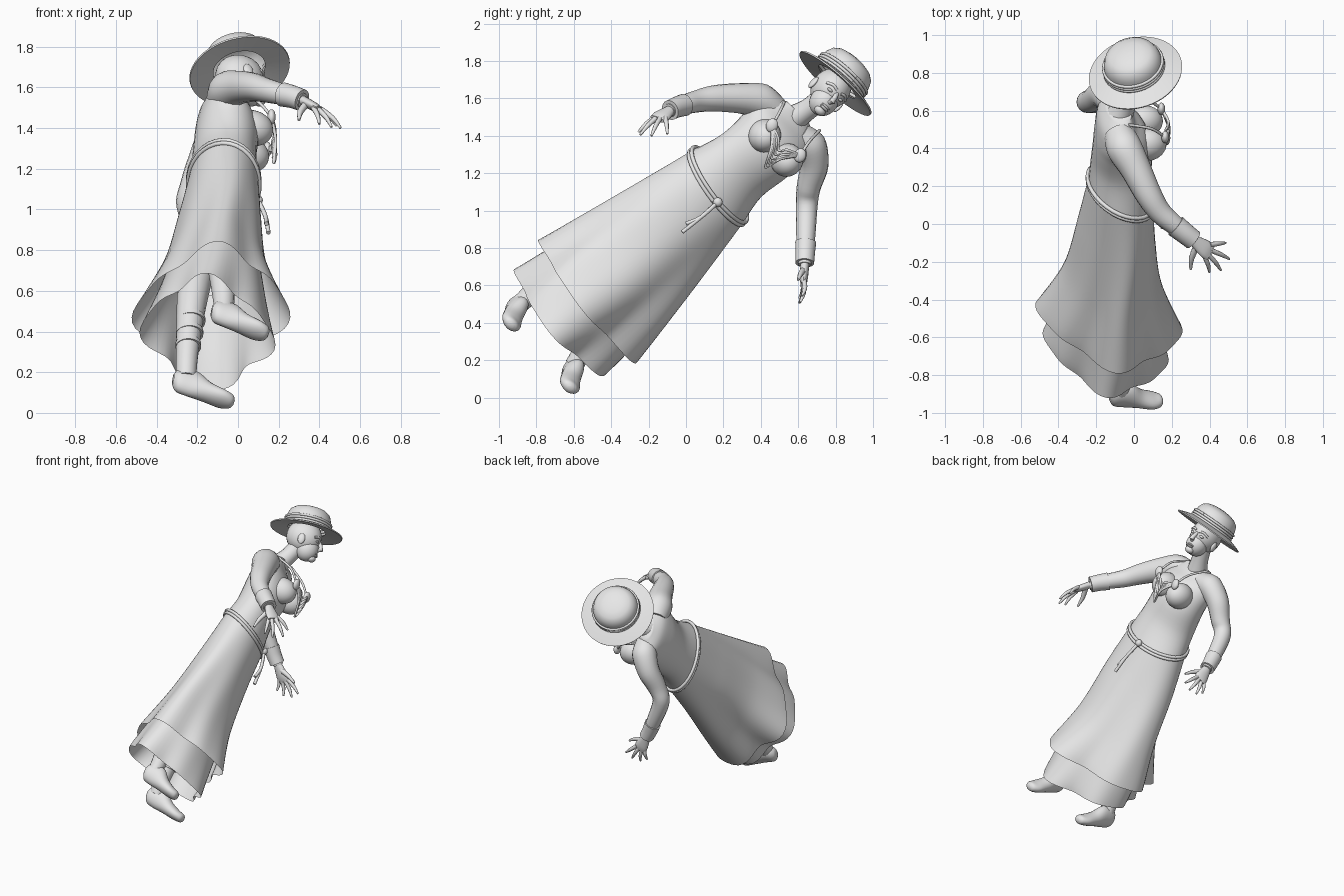
import bpy, bmesh, math
from mathutils import Vector as V, Matrix

cube = bpy.data.objects.get("Cube")
if cube:
    bpy.data.objects.remove(cube, do_unlink=True)

mat = bpy.data.materials.new("light grey")
mat.use_nodes = True
GREY = (0.8, 0.8, 0.8, 1)
mat.diffuse_color = GREY
mat.node_tree.nodes["Principled BSDF"].inputs["Base Color"].default_value = GREY


def finish(name, bm, angle=50):
    bmesh.ops.recalc_face_normals(bm, faces=bm.faces)
    me = bpy.data.meshes.new(name)
    bm.to_mesh(me)
    bm.free()
    me.materials.append(mat)
    ob = bpy.data.objects.new(name, me)
    bpy.context.collection.objects.link(ob)
    bpy.ops.object.select_all(action="DESELECT")
    ob.select_set(True)
    bpy.context.view_layer.objects.active = ob
    bpy.ops.object.shade_smooth_by_angle(angle=math.radians(angle))
    return ob


def spline(items, steps):
    """Catmull-Rom through tuples of vectors."""
    out = []
    last = len(items) - 1
    for i in range(last):
        a, b, c, d = (items[min(max(j, 0), last)] for j in range(i - 1, i + 3))
        for s in range(steps):
            t = s / steps
            out.append([q + (r - p) * (t / 2) + (p * 2 - q * 5 + r * 4 - w) * (t * t / 2)
                        + (q * 3 - p - r * 3 + w) * (t ** 3 / 2)
                        for p, q, r, w in zip(a, b, c, d)])
    return out + [list(items[-1])]


def loft(name, rings, n=24, steps=5, cap=True, fold=0):
    """Skin of elliptical rings given as (centre, sideways axis, front axis)."""
    bm = bmesh.new()
    rows = spline([tuple(V(v) for v in r) for r in rings], steps)
    loops = []
    for i, (c, l, f) in enumerate(rows):
        amp = fold * (i / (len(rows) - 1)) ** 1.3
        loop = []
        for k in range(n):
            a = math.tau * k / n
            s = 1 - amp * (1 - math.cos(4 * a)) + amp * 0.4 * math.sin(7 * a)
            loop.append(bm.verts.new(c + (f * math.cos(a) + l * math.sin(a)) * s))
        loops.append(loop)
    for p, q in zip(loops, loops[1:]):
        for k in range(n):
            bm.faces.new((p[k], p[(k + 1) % n], q[(k + 1) % n], q[k]))
    if cap:
        bm.faces.new(loops[0])
        bm.faces.new(loops[-1])
    return finish(name, bm)


def tube(name, pts, radii, up=(0.3, 0.6, 0.7), n=16, steps=5, flat=1):
    """Limb along points; each radius is a number or (width, height)."""
    pts = [V(p) for p in pts]
    if not isinstance(radii, (list, tuple)):
        radii = [radii] * len(pts)
    rings = []
    for i, p in enumerate(pts):
        t = (pts[min(i + 1, len(pts) - 1)] - pts[max(i - 1, 0)]).normalized()
        side = t.cross(V(up)).normalized()
        r = radii[i]
        w, h = r if isinstance(r, tuple) else (r, r * flat)
        rings.append((p, side * w, side.cross(t) * h))
    return loft(name, rings, n, steps)


def frame(up, front):
    z = V(up).normalized()
    y = z.cross(V(front)).normalized()
    return Matrix((y.cross(z), y, z)).transposed().to_4x4()


def blob(name, loc, size, up=(0, 0, 1), front=(1, 0, 0)):
    bm = bmesh.new()
    bmesh.ops.create_uvsphere(bm, u_segments=24, v_segments=16, radius=1)
    bm.transform(Matrix.Translation(loc) @ frame(up, front) @ Matrix.Diagonal((*size, 1)))
    return finish(name, bm)


# Torso from waist to neck base
WAIST = ((-.07, .17, 1.13), (-.06, .143, -.183), (.16, -.02, -.07))
loft("torso", [
    WAIST,
    ((-.07, .29, 1.235), (-.055, .11, -.165), (.15, -.01, -.03)),
    ((-.06, .41, 1.335), (-.05, .12, -.16), (.15, .02, -.03)),
    ((-.07, .49, 1.42), (-.05, .145, -.15), (.13, .03, -.02)),
    ((-.09, .55, 1.485), (-.05, .13, -.125), (.09, .02, -.02)),
    ((-.08, .6, 1.525), (-.03, .06, -.06), (.06, 0, 0))], 32)
for side, loc in (("right", (.07, .42, 1.4)), ("left", (.05, .54, 1.27))):
    blob(side + "_breast", loc, (.105, .085, .09), (.1, .7, .7), (.9, .2, -.2))
tube("neck", [(-.08, .57, 1.49), (-.04, .65, 1.54), (.0, .74, 1.61)], [.075, .058, .06])

# Skirts with folds that widen toward the hem
loft("overskirt", [
    WAIST,
    ((-.09, -.05, .93), (-.06, .185, -.23), (.2, -.03, -.05)),
    ((-.11, -.3, .7), (-.04, .225, -.285), (.26, -.04, -.03)),
    ((-.13, -.52, .5), (-.03, .26, -.33), (.385, -.06, 0))], 72, 8, False, .1)
loft("underskirt", [
    ((-.1, -.2, .8), (-.04, .17, -.22), (.19, -.04, -.03)),
    ((-.13, -.48, .55), (-.02, .215, -.265), (.27, -.05, -.02)),
    ((-.15, -.67, .39), (0, .24, -.285), (.33, -.07, -.03))], 72, 8, False, .1)

# Rope belt with knot and hanging ends
c, l, f = (V(v) for v in WAIST)
for k, lift in enumerate((-.008, .012)):
    loop = [c + V((.01, .7, .7)) * lift + (f * math.cos(a) + l * math.sin(a)) * 1.03
            for a in (math.tau * i / 32 for i in range(33))]
    tube("belt_rope_%d" % (k + 1), loop, .011, n=8, steps=1)
blob("belt_knot", (.1, .17, 1.045), (.022, .025, .025))
for k, end in enumerate(((.15, -.02, .885), (.14, 0, .93))):
    tube("belt_end_%d" % (k + 1), [(.1, .17, 1.045), (.135, .08, .965), end], .011, n=8)

# Arms, cuffs and hands
tube("right_arm", [(-.08, .48, 1.53), (-.05, .4, 1.585), (.01, .29, 1.6), (.08, .15, 1.6),
                   (.14, .06, 1.585), (.22, -.01, 1.565), (.32, -.09, 1.535)],
     [.08, .095, .082, .07, .06, .052, .036])
tube("left_arm", [(-.09, .6, 1.41), (-.12, .665, 1.35), (-.17, .685, 1.24), (-.22, .655, 1.12),
                  (-.245, .645, 1.02), (-.18, .64, .85), (-.11, .635, .71)],
     [.07, .085, .076, .064, .058, .05, .034], up=(1, 0, 0))
tube("right_cuff", [(.22, -.01, 1.565), (.27, -.05, 1.553), (.315, -.085, 1.537)],
     [.06, .056, .054], n=24)
tube("left_cuff", [(-.172, .64, .83), (-.145, .637, .77), (-.118, .635, .72)],
     [.056, .052, .05], up=(1, 0, 0), n=24)


def hand(side, wrist, palm, tips, thumb, up):
    wrist, palm = V(wrist), V(palm)
    far = palm + (palm - wrist) * .5
    tube(side + "_palm", [wrist, palm, far], [(.03, .024), (.048, .022), (.045, .014)], up)
    mid = sum((V(t) for t in tips), V()) / len(tips)
    for i, tip in enumerate(tips):
        tip = V(tip)
        base = palm.lerp(far, .6) + (tip - mid) * .35
        tube("%s_finger_%d" % (side, i + 1), [base, base.lerp(tip, .55) + V(up) * .01, tip],
             [.014, .012, .006], up, 8, 3)
    tube(side + "_thumb", [wrist.lerp(palm, .4), wrist.lerp(V(thumb), .6), thumb],
         [.02, .015, .007], up, 8, 3)


hand("right", (.315, -.085, 1.537), (.375, -.13, 1.505),
     [(.40, -.255, 1.42), (.46, -.245, 1.405), (.505, -.185, 1.4), (.485, -.1, 1.41)],
     (.3, -.24, 1.44), (.4, .1, .8))
hand("left", (-.115, .635, .715), (-.075, .63, .64),
     [(-.1, .605, .53), (-.045, .605, .505), (.02, .61, .51), (.065, .62, .545)],
     (.05, .6, .63), (0, 1, 0))

# Legs, stockings and shoes
tube("right_leg", [(-.08, -.4, .88), (-.08, -.62, .75), (-.07, -.84, .545), (-.075, -.91, .48)],
     [.09, .075, .052, .05])
tube("left_leg", [(-.2, -.1, .72), (-.23, -.32, .52), (-.25, -.52, .29), (-.255, -.6, .17)],
     [.09, .072, .055, .05])
for i, t in enumerate((.1, .4, .7)):
    p, q = V((-.23, -.35, .485)).lerp(V((-.25, -.53, .28)), t), V((0, -.016, -.018))
    tube("stocking_band_%d" % (i + 1), [p, p + q], .073 - .014 * t, n=24, steps=1)


def shoe(side, heel, toe, up):
    heel, toe, up = V(heel), V(toe), V(up).normalized()
    sizes = [(0, .025, .03, .02), (.08, .045, .065, .025), (.3, .05, .075, .03),
             (.55, .055, .05, .01), (.8, .06, .038, 0), (.95, .042, .03, 0), (1, .015, .012, 0)]
    tube(side + "_shoe", [heel.lerp(toe, t) + up * h for t, w, b, h in sizes],
         [(w, b) for t, w, b, h in sizes], up, 20)


shoe("right", (-.135, -.925, .49), (.15, -.935, .385), (.3, .72, .62))
shoe("left", (-.325, -.625, .15), (-.02, -.62, .05), (.3, .62, .72))

# Head and face
UP, FACE = V((-.15, .64, .75)).normalized(), V((.9, .37, -.13)).normalized()
SIDE = UP.cross(FACE).normalized()
HEAD = V((.02, .765, 1.635))


def on_head(f, s, u):
    return HEAD + FACE * f + SIDE * s + UP * u


blob("skull", on_head(-.01, 0, .02), (.122, .1, .115), UP, FACE)
blob("jaw", on_head(.03, 0, -.06), (.08, .074, .085), UP, FACE)
blob("chin", on_head(.075, 0, -.12), (.03, .033, .025), UP, FACE)
tube("nose", [on_head(.1, 0, .01), on_head(.118, 0, -.025), on_head(.124, 0, -.045),
              on_head(.105, 0, -.055)], [.01, .014, .019, .014], n=12)
for k in (-.087, -.099):
    blob("lip", on_head(.098, 0, k), (.015, .028, .008), UP, FACE)
for s, side in ((-1, "right"), (1, "left")):
    blob(side + "_eye", on_head(.092, s * .038, -.005), (.014, .019, .009), UP, FACE)
    tube(side + "_brow", [on_head(.108, s * .015, .018), on_head(.1, s * .045, .026),
                          on_head(.072, s * .075, .014)], .008, n=8)
    blob(side + "_ear", on_head(-.01, s * .1, -.02), (.025, .013, .037), UP, FACE)

# Straw hat spun from a profile
bm = bmesh.new()
profile = [(.13, -.004), (.25, -.022), (.252, -.014), (.2, .004), (.158, .016), (.156, .05),
           (.152, .08), (.138, .115), (.11, .137), (.07, .149), (.03, .154), (.0005, .155)]
line = [bm.verts.new((r, 0, z)) for r, z in profile]
edges = [bm.edges.new(e) for e in zip(line, line[1:])]
bmesh.ops.spin(bm, geom=line + edges, cent=(0, 0, 0), axis=(0, 0, 1), angle=math.tau, steps=48)
bmesh.ops.remove_doubles(bm, verts=bm.verts, dist=.0004)
hat_frame = Matrix.Translation((.005, .81, 1.693)) @ frame((-.2, .65, .73), FACE)
bm.transform(hat_frame)
finish("straw_hat", bm)
for k in range(3):
    ring = [hat_frame @ V((.158 * math.cos(a), .158 * math.sin(a), .02 + .017 * k))
            for a in (math.tau * i / 40 for i in range(41))]
    tube("hat_band_%d" % (k + 1), ring, .009, up=(-.2, .65, .73), n=8, steps=1)

# Necklace: two oval brooches, straps and a beaded web
A, B = V((.165, .46, 1.455)), V((.145, .61, 1.295))
for p in (A, B):
    blob("brooch", p, (.02, .032, .038), (0, .3, .9))
tube("right_strap", [A, (.09, .505, 1.535), (-.03, .525, 1.58)], .008, n=8)
tube("left_strap", [B, (.07, .66, 1.37), (-.06, .715, 1.43)], .008, n=8)
for k in range(5):
    sag = 1 - k * .16
    mid = (A + B) / 2
    low = mid + (V((.165, .425, 1.23)) - mid) * sag
    tube("bead_string_%d" % (k + 1),
         [A, A.lerp(low, .5) + V((.02, .015, 0)), low + V((.01, 0, 0)),
          B.lerp(low, .5) + V((.03, -.01, .015)), B], .008, n=8)
